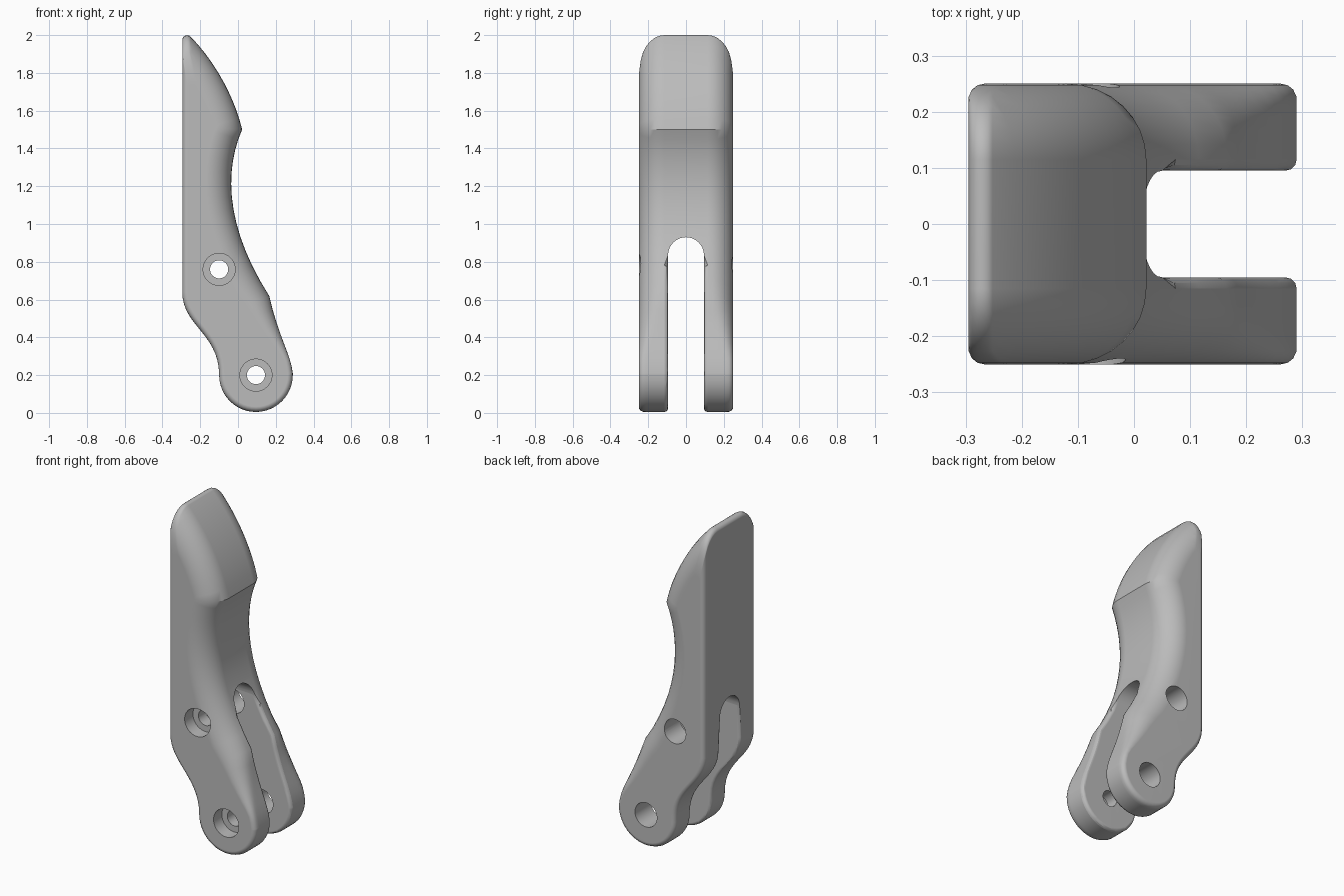
import bpy, bmesh, math
from mathutils import Vector
from mathutils.geometry import interpolate_bezier

if "Cube" in bpy.data.objects:
    bpy.data.objects.remove(bpy.data.objects["Cube"])

HALF = 0.25          # half thickness
SLOT = 0.095         # half width of the fork slot
EDGE = 0.028         # small edge radius
FILLET = 0.135       # large front radius
BACK = -0.295        # flat back plane


def bezier(a, b, c, d, n):
    return [Vector(p).to_2d() for p in interpolate_bezier(
        Vector(a), Vector(b), Vector(c), Vector(d), n)]


def arc(cx, cy, r, start, end, n):
    angles = [math.radians(start + (end - start) * i / n) for i in range(n + 1)]
    return [Vector((cx + r * math.cos(a), cy + r * math.sin(a))) for a in angles]


def loft(name, rings):
    """Closed rings joined by quads and capped at both ends."""
    bm = bmesh.new()
    loops = [[bm.verts.new(p) for p in ring] for ring in rings]
    for a, b in zip(loops, loops[1:]):
        for i in range(len(a)):
            j = (i + 1) % len(a)
            bm.faces.new((a[i], a[j], b[j], b[i]))
    bm.faces.new(loops[0])
    bm.faces.new(loops[-1])
    bmesh.ops.remove_doubles(bm, verts=bm.verts, dist=0.0001)
    bmesh.ops.recalc_face_normals(bm, faces=bm.faces)
    if bm.calc_volume(signed=True) < 0:
        bmesh.ops.reverse_faces(bm, faces=bm.faces)
    mesh = bpy.data.meshes.new(name)
    bm.to_mesh(mesh)
    bm.free()
    obj = bpy.data.objects.new(name, mesh)
    bpy.context.collection.objects.link(obj)
    return obj


def cut(obj, tool):
    """Subtract the tool, bake the result and drop the tool."""
    tool.hide_render = True
    mod = obj.modifiers.new("cut", 'BOOLEAN')
    mod.operation, mod.solver, mod.object = 'DIFFERENCE', 'EXACT', tool
    bpy.context.view_layer.update()
    graph = bpy.context.evaluated_depsgraph_get()
    baked = bpy.data.meshes.new_from_object(obj.evaluated_get(graph))
    obj.modifiers.remove(mod)
    if len(baked.polygons):
        obj.data = baked
    bpy.data.objects.remove(tool)


# Side profile, counter-clockwise: front edge up, tip, back edge down, foot
leg = bezier((0.29, 0.21), (0.28, 0.31), (0.215, 0.4), (0.165, 0.62), 9)
grip = bezier((0.165, 0.62), (-0.065, 0.98), (-0.075, 1.28), (0.022, 1.5), 14)
beak = bezier((0.022, 1.5), (-0.02, 1.68), (-0.13, 1.87), (-0.252, 1.993), 10)
tip = arc(-0.27, 1.975, 0.025, 45, 180, 6)[1:]
back = bezier((BACK, 0.64), (BACK, 0.46), (-0.1, 0.42), (-0.1, 0.2), 16)
foot = arc(0.095, 0.2, 0.195, 180, 360, 24)[1:]
front = leg + grip[1:] + beak[1:]
outline = front + tip + back + foot
beak_start = len(front) - len(beak) + 1
tip_end = len(front) + len(tip)


def inward_normal(i):
    p = outline[i]
    before = (p - outline[i - 1]).normalized()
    after = (outline[(i + 1) % len(outline)] - p).normalized()
    along = (before + after).normalized()
    return Vector((-along.y, along.x)) / along.dot(after)


def inset(radius, depth):
    """Inward offset of a round edge at a given depth from the side face."""
    if depth >= radius:
        return 0.0
    return radius - math.sqrt(radius ** 2 - (radius - depth) ** 2)


def edge_radius(i):
    if i >= len(front):
        return EDGE
    fade = min(max((outline[i].y - 0.3) / 0.35, 0), 1)
    return EDGE + (FILLET - EDGE) * fade


def section(depth):
    """Rounded profile at a depth below the side face."""
    pts = [p + inward_normal(i) * inset(edge_radius(i), depth)
           for i, p in enumerate(outline)]
    # Slide the tip down the back until it meets the inset front edge
    shift = inset(EDGE, depth)
    limit = beak[-1].x + shift
    height = beak[-1].y
    for a, b in zip(pts[beak_start:len(front)], pts[beak_start + 1:len(front)]):
        if a.x >= limit > b.x:
            height = a.y + (b.y - a.y) * (a.x - limit) / (a.x - b.x)
    for i in range(beak_start, len(front)):
        if pts[i].x < limit:
            pts[i] = Vector((limit, height))
    for i in range(len(front), tip_end):
        pts[i] = outline[i] + Vector((shift, height - beak[-1].y))
    return pts


# Lever body: sections stacked across the thickness, mirrored
depths = [FILLET * (1 - math.cos(math.radians(90 * k / 8))) for k in range(9)]
sections = [(HALF - d, section(d)) for d in depths]
stack = [(-y, s) for y, s in sections] + [(y, s) for y, s in reversed(sections)]
lever = loft("lever_body", [[(p.x, y, p.y) for p in s] for y, s in stack])

# Round-topped slot that splits the lower end into a fork
slot_shape = ([Vector((-SLOT, -0.3))] + arc(0, 0.835, SLOT, 180, 0, 16)
              + [Vector((SLOT, -0.3))])
cut(lever, loft("slot_cutter", [[(x, p.x, p.y) for p in slot_shape] for x in (-1, 1)]))

# Soften the inner edges of the fork cheeks
bm = bmesh.new()
bm.from_mesh(lever.data)
bm.normal_update()


def is_wall(face):
    return (abs(face.normal.y) > 0.99
            and abs(face.calc_center_median().y) < SLOT + 0.001)


rim = [e for e in bm.edges if len(e.link_faces) == 2
       and any(is_wall(f) for f in e.link_faces)
       and any(abs(f.normal.y) < 0.5 for f in e.link_faces)
       and all(v.co.z < 0.84 for v in e.verts)]
bmesh.ops.bevel(bm, geom=rim, offset=0.02, offset_type='OFFSET', segments=3,
                profile=0.5, affect='EDGES', clamp_overlap=False)
bm.to_mesh(lever.data)
bm.free()

# Pin holes: counterbore in the front cheek, wider bore in the rear cheek
for label, hx, hz in (("upper", -0.1, 0.76), ("lower", 0.095, 0.2)):
    stations = [(-0.4, 0.085), (-0.17, 0.085), (-0.17, 0.048), (0, 0.048),
                (0, 0.074), (0.4, 0.074)]
    cut(lever, loft(label + "_pin_cutter",
                    [[(p.x, y, p.y) for p in arc(hx, hz, r, 0, 348.75, 31)]
                     for y, r in stations]))

# Plain grey material
grey = bpy.data.materials.new("plain_grey")
grey.use_nodes = True
colour = (0.5, 0.5, 0.5, 1)
grey.diffuse_color = colour
grey.node_tree.nodes["Principled BSDF"].inputs["Base Color"].default_value = colour
lever.data.materials.clear()
lever.data.materials.append(grey)

bpy.ops.object.select_all(action='DESELECT')
lever.select_set(True)
bpy.context.view_layer.objects.active = lever
bpy.ops.object.shade_smooth_by_angle(angle=math.radians(30))
weighted = lever.modifiers.new("even_shading", 'WEIGHTED_NORMAL')
weighted.keep_sharp = True
